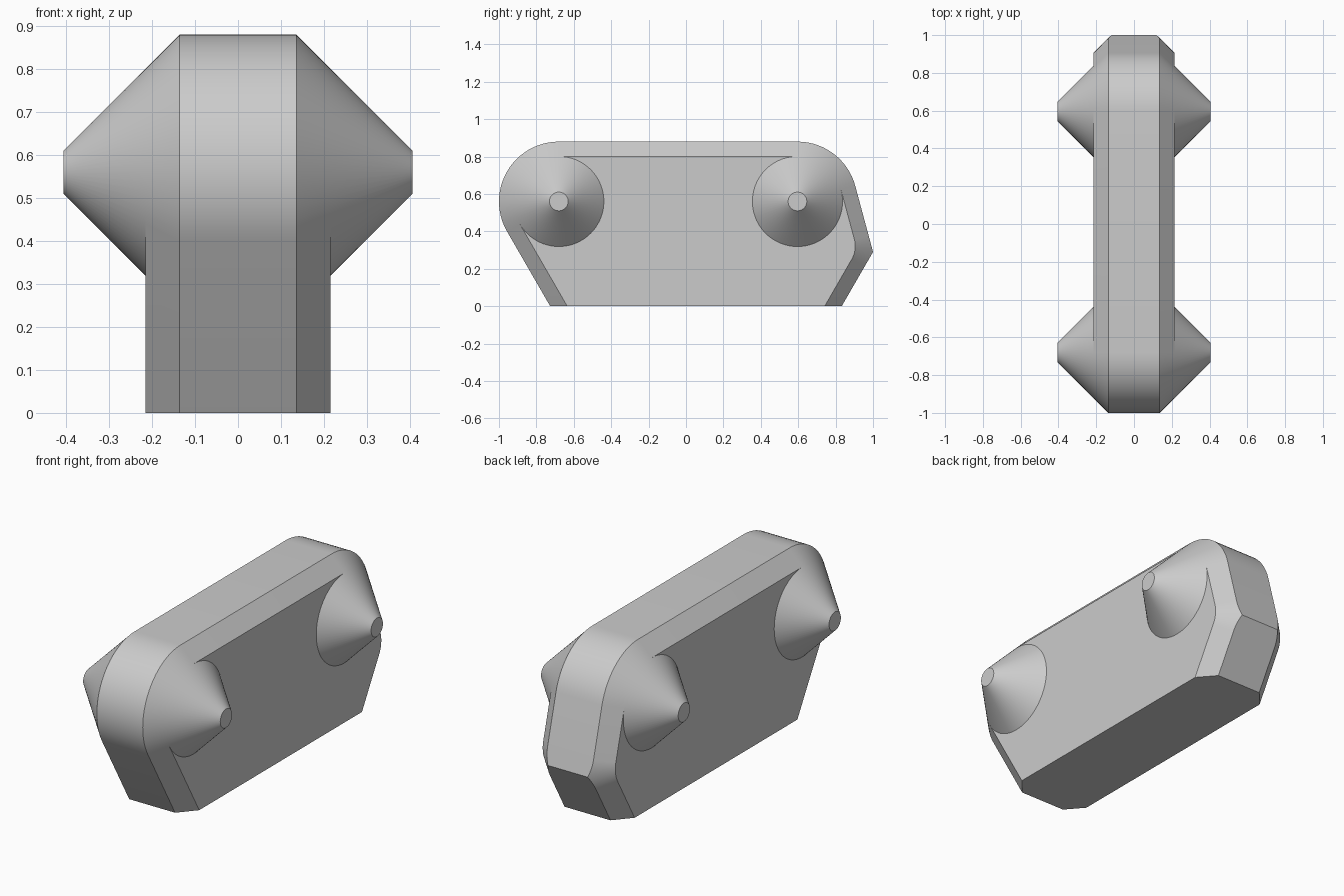
import bpy
import bmesh
from math import cos, sin, tan, radians, pi
from mathutils import Matrix, Vector

cube = bpy.data.objects.get("Cube")
if cube:
    bpy.data.objects.remove(cube, do_unlink=True)

EDGE_X, SIDE_X, TIP_X = 0.136, 0.215, 0.406
CHAMFER = SIDE_X - EDGE_X
RADIUS, AXLE_Z = 0.32, 0.56
FRONT_Y, BACK_Y = -0.68, 0.596
KNEE, KNEE_R = Vector((1.0, 0.29)), 0.22
LOW, HIGH = -30, 15          # normals of the two faces meeting at the knee

grey = bpy.data.materials.new("plain grey")
grey.use_nodes = True
grey.diffuse_color = (0.6, 0.6, 0.6, 1)
grey.node_tree.nodes["Principled BSDF"].inputs["Base Color"].default_value = grey.diffuse_color


def finish(bm, name):
    bmesh.ops.recalc_face_normals(bm, faces=bm.faces)
    mesh = bpy.data.meshes.new(name)
    bm.to_mesh(mesh)
    bm.free()
    mesh.materials.append(grey)
    obj = bpy.data.objects.new(name, mesh)
    bpy.context.collection.objects.link(obj)
    bpy.ops.object.select_all(action="DESELECT")
    obj.select_set(True)
    bpy.context.view_layer.objects.active = obj
    bpy.ops.object.shade_smooth_by_angle(angle=radians(30))
    return obj


def ray(angle):
    return Vector((cos(radians(angle)), sin(radians(angle))))


# Outline stations: outer point, inner point, half width at the outer point
stations = []
slant = CHAMFER / cos(radians(30))
heel = Vector((KNEE.x - KNEE.y * tan(radians(30)), 0))
stations.append((heel, heel - Vector((slant, 0)), EDGE_X))

# Sharp knee whose chamfer follows a rounded line
middle = (LOW + HIGH) / 2
pivot = KNEE - ray(middle) * KNEE_R / cos(radians(HIGH - middle))
for i in range(19):
    a = LOW + (HIGH - LOW) * i / 18
    reach = KNEE_R / cos(radians(a - (LOW if a < middle else HIGH)))
    stations.append((pivot + ray(a) * reach,
                     pivot + ray(a) * (KNEE_R - CHAMFER),
                     EDGE_X - (reach - KNEE_R)))

# Rounded upper ends
for y, start, end in ((BACK_Y, HIGH, 90), (FRONT_Y, 90, 210)):
    for a in range(start, end + 1, 5):
        c = Vector((y, AXLE_Z))
        stations.append((c + ray(a) * RADIUS, c + ray(a) * (RADIUS - CHAMFER), EDGE_X))

toe = Vector((FRONT_Y - RADIUS / cos(radians(30)) + AXLE_Z * tan(radians(30)), 0))
stations.append((toe, toe + Vector((slant, 0)), EDGE_X))

# Chamfered body
bm = bmesh.new()
rows = []
for outer, inner, x in stations:
    rows.append([bm.verts.new(p) for p in (
        (-SIDE_X, *inner), (-x, *outer), (x, *outer), (SIDE_X, *inner))])
for r, s in zip(rows, rows[1:]):
    for k in range(3):
        bm.faces.new((r[k], r[k + 1], s[k + 1], s[k]))
bm.faces.new([r[0] for r in rows])
bm.faces.new([r[3] for r in rows])
bm.faces.new(rows[0] + rows[-1][::-1])
finish(bm, "body")

# Conical hubs on both sides
for end, y in (("front", FRONT_Y), ("back", BACK_Y)):
    for side, sign in (("left", 1), ("right", -1)):
        bm = bmesh.new()
        turn = Matrix.Rotation(sign * pi / 2, 4, "Y")
        place = Matrix.Translation((sign * (SIDE_X + TIP_X) / 2, y, AXLE_Z))
        bmesh.ops.create_cone(bm, cap_ends=True, segments=72,
                              radius1=RADIUS - CHAMFER,
                              radius2=RADIUS - (TIP_X - EDGE_X),
                              depth=TIP_X - SIDE_X, matrix=place @ turn)
        finish(bm, f"{end}_{side}_hub")
